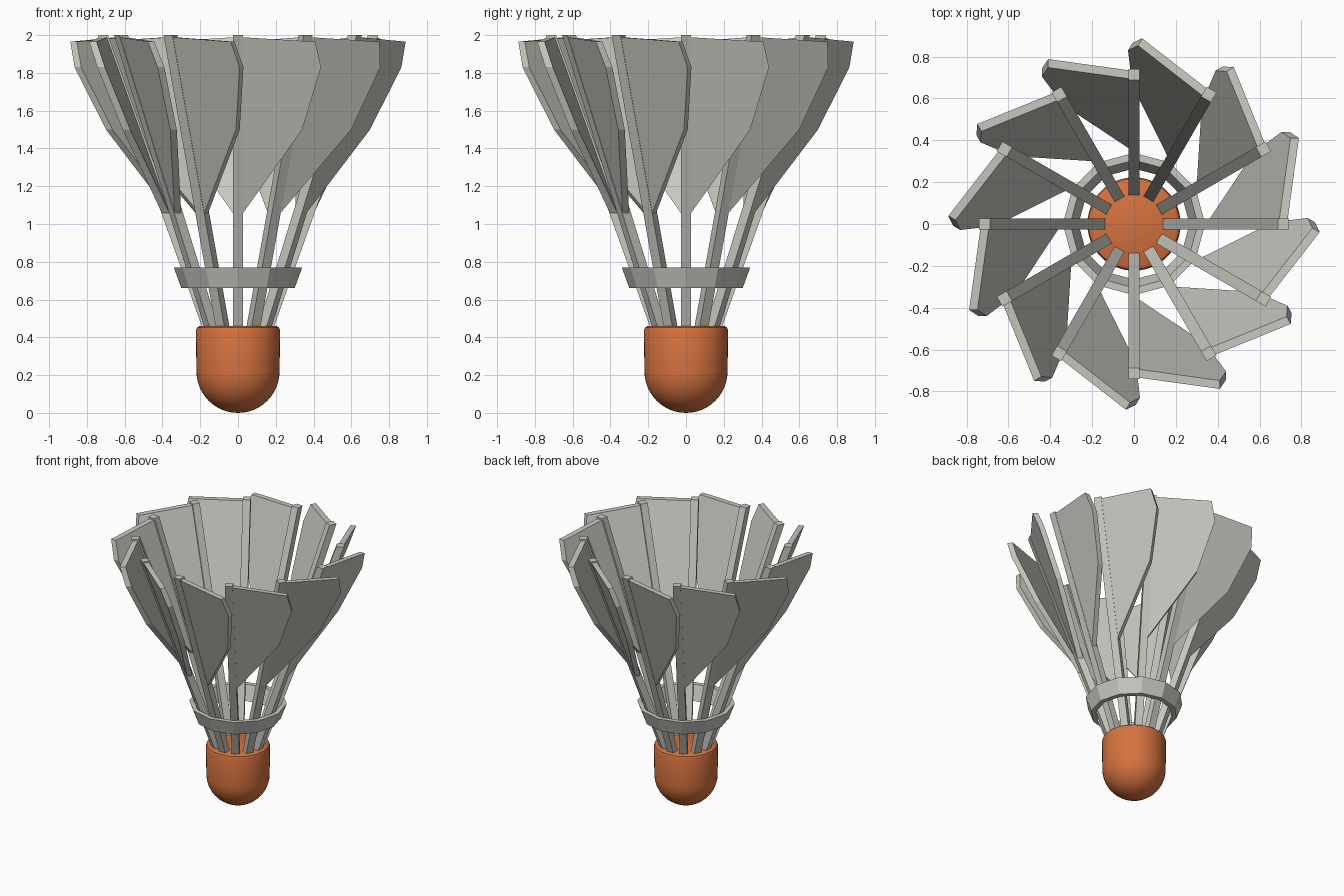
import bpy, bmesh, math
from mathutils import Matrix

if "Cube" in bpy.data.objects:
    bpy.data.objects.remove(bpy.data.objects["Cube"])

COUNT = 12


def material(name, colour):
    m = bpy.data.materials.new(name)
    m.use_nodes = True
    m.diffuse_color = colour
    m.node_tree.nodes["Principled BSDF"].inputs["Base Color"].default_value = colour
    return m


feather_grey = material("feather grey", (0.58, 0.58, 0.53, 1))
cork_orange = material("cork orange", (0.67, 0.17, 0.05, 1))


def finish(name, bm, mat):
    bmesh.ops.recalc_face_normals(bm, faces=bm.faces)
    mesh = bpy.data.meshes.new(name)
    bm.to_mesh(mesh)
    bm.free()
    mesh.materials.append(mat)
    obj = bpy.data.objects.new(name, mesh)
    bpy.context.collection.objects.link(obj)
    return obj


def prism(name, first, second, mat):
    """Closed solid between two matching outlines."""
    bm = bmesh.new()
    a = [bm.verts.new(p) for p in first]
    b = [bm.verts.new(p) for p in second]
    bm.faces.new(a)
    bm.faces.new(b)
    for i in range(len(a)):
        j = (i + 1) % len(a)
        bm.faces.new((a[i], a[j], b[j], b[i]))
    return finish(name, bm, mat)


def lathe(name, profile, steps, mat, closed=False):
    """Turn a (radius, height) profile around the z axis."""
    bm = bmesh.new()
    verts = [bm.verts.new((r, 0, z)) for r, z in profile]
    pairs = list(zip(verts, verts[1:]))
    if closed:
        pairs.append((verts[-1], verts[0]))
    edges = [bm.edges.new(p) for p in pairs]
    bmesh.ops.spin(bm, geom=verts + edges, cent=(0, 0, 0), axis=(0, 0, 1),
                   angle=math.tau, steps=steps, use_merge=True)
    bmesh.ops.remove_doubles(bm, verts=bm.verts, dist=0.0005)
    return finish(name, bm, mat)


# Cork: hemisphere below, straight wall and a small rounded rim
R = 0.22
dome = [(R * math.sin(a), R - R * math.cos(a))
        for a in (math.pi / 2 * i / 12 for i in range(13))]
cork = lathe("cork", dome + [(0.223, 0.435), (0.217, 0.452), (0.203, 0.46), (0, 0.46)],
             48, cork_orange)
bpy.context.view_layer.objects.active = cork
cork.select_set(True)
bpy.ops.object.shade_smooth_by_angle(angle=math.radians(40))
cork.select_set(False)

# Flared twelve-sided band around the stems
lathe("band", [(0.30, 0.66), (0.34, 0.77), (0.305, 0.77), (0.265, 0.66)],
      COUNT, feather_grey, closed=True)


def stem_radius(z):
    return 0.165 + 0.55 * (z - 0.46) / 1.54


# Stems: straight slanted bars
def bar_section(z, half=0.027):
    r = stem_radius(z)
    return [(r - half, -half, z), (r + half, -half, z),
            (r + half, half, z), (r - half, half, z)]


# Vanes: flat outline (sideways, height) leaning outwards from its stem
outline = [(0, 1.02), (0.34, 1.5), (0.44, 1.83), (0.41, 1.965), (0, 1.99)]


def vane_side(offset):
    return [(stem_radius(z) + 0.16 * t + offset, t, z) for t, z in outline]


stem = prism("stem", bar_section(0.43), bar_section(2.0), feather_grey)
vane = prism("vane", vane_side(-0.02), vane_side(0.02), feather_grey)

# Repeat stem and vane around the axis
for source in (stem, vane):
    for i in range(1, COUNT):
        copy = bpy.data.objects.new(f"{source.name}_{i + 1}", source.data)
        copy.matrix_world = Matrix.Rotation(math.tau * i / COUNT, 4, "Z")
        bpy.context.collection.objects.link(copy)
